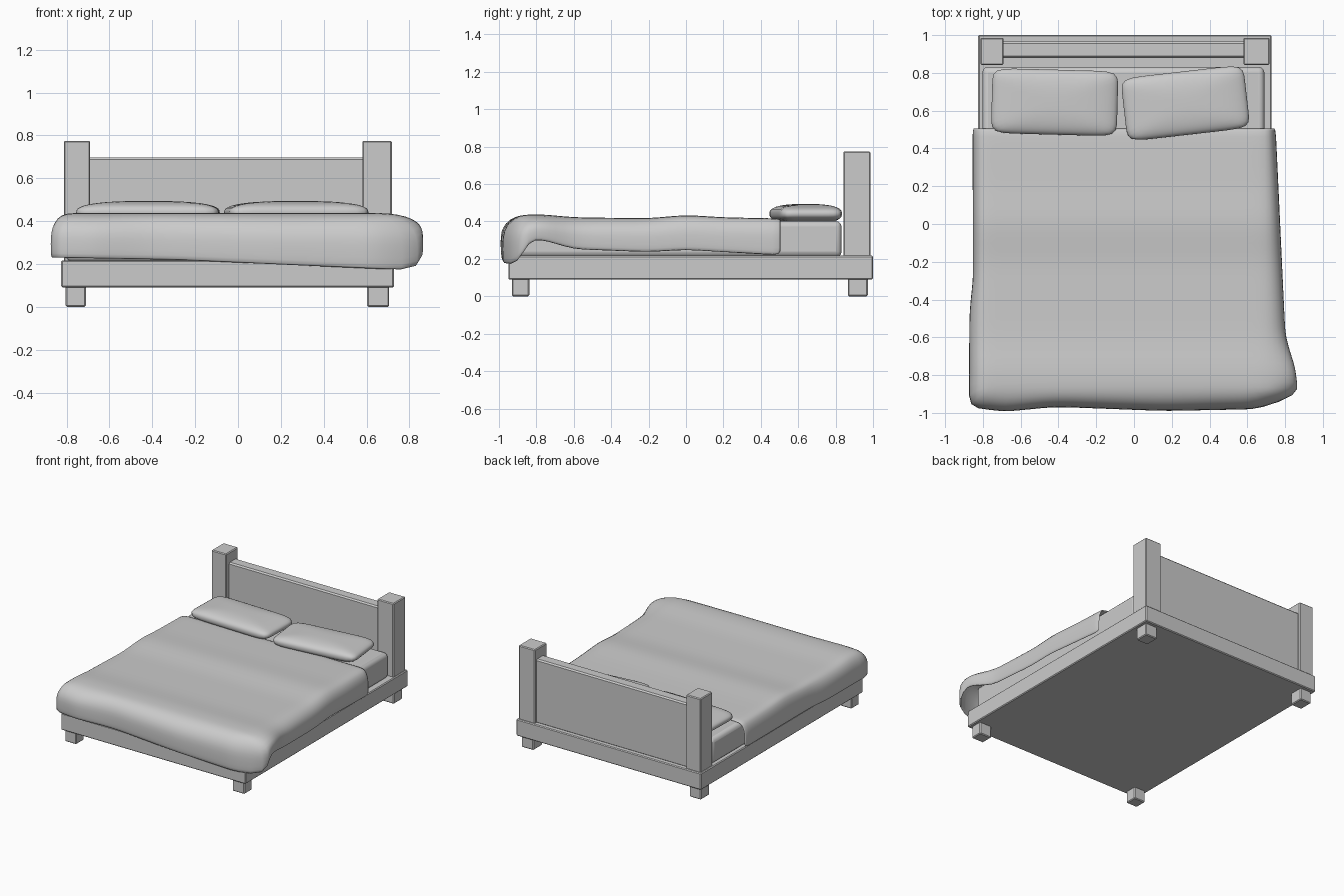
import bpy, bmesh, math

if "Cube" in bpy.data.objects:
    bpy.data.objects.remove(bpy.data.objects["Cube"])


def box(name, x, y, z, bevel=0.006, segments=1):
    bpy.ops.mesh.primitive_cube_add(size=1, location=[(a + b) / 2 for a, b in (x, y, z)])
    ob = bpy.context.object
    ob.name = name
    ob.scale = [b - a for a, b in (x, y, z)]
    bpy.ops.object.transform_apply(location=False, rotation=False, scale=True)
    m = ob.modifiers.new("bevel", 'BEVEL')
    m.width, m.segments = bevel, segments
    if segments > 1:
        bpy.ops.object.shade_smooth_by_angle()
    return ob


def interp(table, t):
    # Piecewise linear lookup
    if t <= table[0][0]:
        return table[0][1]
    for (a, p), (b, q) in zip(table, table[1:]):
        if t <= b:
            return p + (q - p) * (t - a) / (b - a)
    return table[-1][1]


def mesh_object(name, bm):
    bmesh.ops.recalc_face_normals(bm, faces=bm.faces)
    for f in bm.faces:
        f.smooth = True
    me = bpy.data.meshes.new(name)
    bm.to_mesh(me)
    bm.free()
    ob = bpy.data.objects.new(name, me)
    bpy.context.collection.objects.link(ob)
    return ob


# Wooden frame, feet, posts and headboard
box("bed_frame", (-0.825, 0.728), (-0.95, 1.0), (0.09, 0.217))
for side, x in (("left", (-0.805, -0.71)), ("right", (0.603, 0.705))):
    box(side + "_front_foot", x, (-0.93, -0.838), (0, 0.095))
    box(side + "_back_foot", x, (0.865, 0.972), (0, 0.095))
box("left_post", (-0.813, -0.69), (0.842, 0.986), (0.21, 0.775))
box("right_post", (0.58, 0.718), (0.842, 0.986), (0.21, 0.775))
box("headboard", (-0.70, 0.59), (0.88, 0.966), (0.21, 0.697), 0.01)

# Mattress
box("mattress", (-0.803, 0.69), (-0.90, 0.832), (0.21, 0.402), 0.03, 3)


# Pillows: superellipsoids with squarish plan
def pillow(name, loc, half, angle):
    bm = bmesh.new()
    bmesh.ops.create_cube(bm, size=2)
    bmesh.ops.subdivide_edges(bm, edges=bm.edges[:], cuts=11, use_grid_fill=True)
    for v in bm.verts:
        u, w, h = (abs(c) for c in v.co)
        r = ((u ** 9 + w ** 9) ** (2.6 / 9) + h ** 2.6) ** (1 / 2.6)
        v.co = [c / r * s for c, s in zip(v.co, half)]
    ob = mesh_object(name, bm)
    ob.location = loc
    ob.rotation_euler.z = math.radians(angle)


pillow("left_pillow", (-0.42, 0.645, 0.441), (0.333, 0.172, 0.053), -1.5)
pillow("right_pillow", (0.272, 0.64, 0.441), (0.327, 0.168, 0.053), 6.5)

# Blanket: top grid, with rings draping down left, front and right
left_x = [(-0.97, -0.873), (-0.45, -0.872), (-0.30, -0.852), (0.51, -0.855)]
right_x = [(-0.9, 0.868), (-0.76, 0.855), (-0.6, 0.802), (0.51, 0.75)]
front_y = [(-0.87, -0.965), (-0.69, -0.995), (-0.42, -0.968), (0.16, -0.99),
           (0.67, -0.98), (0.868, -0.895)]
right_hem = [(-0.92, 0.165), (-0.88, 0.22), (-0.84, 0.30), (-0.76, 0.30), (-0.6, 0.25),
             (-0.2, 0.235), (0, 0.247), (0.51, 0.217)]
front_hem = [(-0.87, 0.228), (-0.3, 0.218), (0.868, 0.165)]
top_z = [(-0.92, 0.43), (-0.8, 0.441), (-0.6, 0.422), (-0.2, 0.417), (0, 0.435),
         (0.2, 0.422), (0.51, 0.416)]
ys = [0.51, 0.42, 0.3, 0.2, 0.1, 0, -0.1, -0.2, -0.3, -0.4, -0.5, -0.6,
      -0.7, -0.77, -0.84, -0.89]
n = 20
bm = bmesh.new()
top = []
for y in ys:
    row = []
    for j in range(n + 1):
        x = -0.805 + 1.505 * j / n
        row.append(bm.verts.new((x, y, interp(top_z, y))))
    top.append(row)
for a, b in zip(top, top[1:]):
    for j in range(n):
        bm.faces.new((a[j], a[j + 1], b[j + 1], b[j]))

# Outer outline and hem height for each point on the U-shaped border
border = []
for row, y in zip(top[:-1], ys):
    border.append((row[0], interp(left_x, y), y, 0.228))
for j, v in enumerate(top[-1]):
    if j == 0:
        x, y = -0.88, -0.975
    elif j == n:
        x, y = 0.875, -0.905
    else:
        x = v.co.x * 1.06
        y = interp(front_y, x)
    border.append((v, x, y, interp(front_hem, x)))
for row, y in reversed(list(zip(top[:-1], ys))):
    border.append((row[-1], interp(right_x, y), y, interp(right_hem, y)))

rings = [[p[0] for p in border]]
for out, drop in ((0.55, 0.1), (0.92, 0.32), (1.0, 0.55), (1.0, 0.8), (0.98, 1.0)):
    ring = []
    for v, x, y, hem in border:
        ring.append(bm.verts.new((v.co.x + (x - v.co.x) * out, v.co.y + (y - v.co.y) * out,
                                  v.co.z + (hem - v.co.z) * drop)))
    rings.append(ring)
for a, b in zip(rings, rings[1:]):
    for i in range(len(a) - 1):
        bm.faces.new((a[i], a[i + 1], b[i + 1], b[i]))
blanket = mesh_object("blanket", bm)
solid = blanket.modifiers.new("thickness", 'SOLIDIFY')
solid.thickness, solid.offset = 0.014, -1
blanket.modifiers.new("smooth", 'SUBSURF').levels = 1
